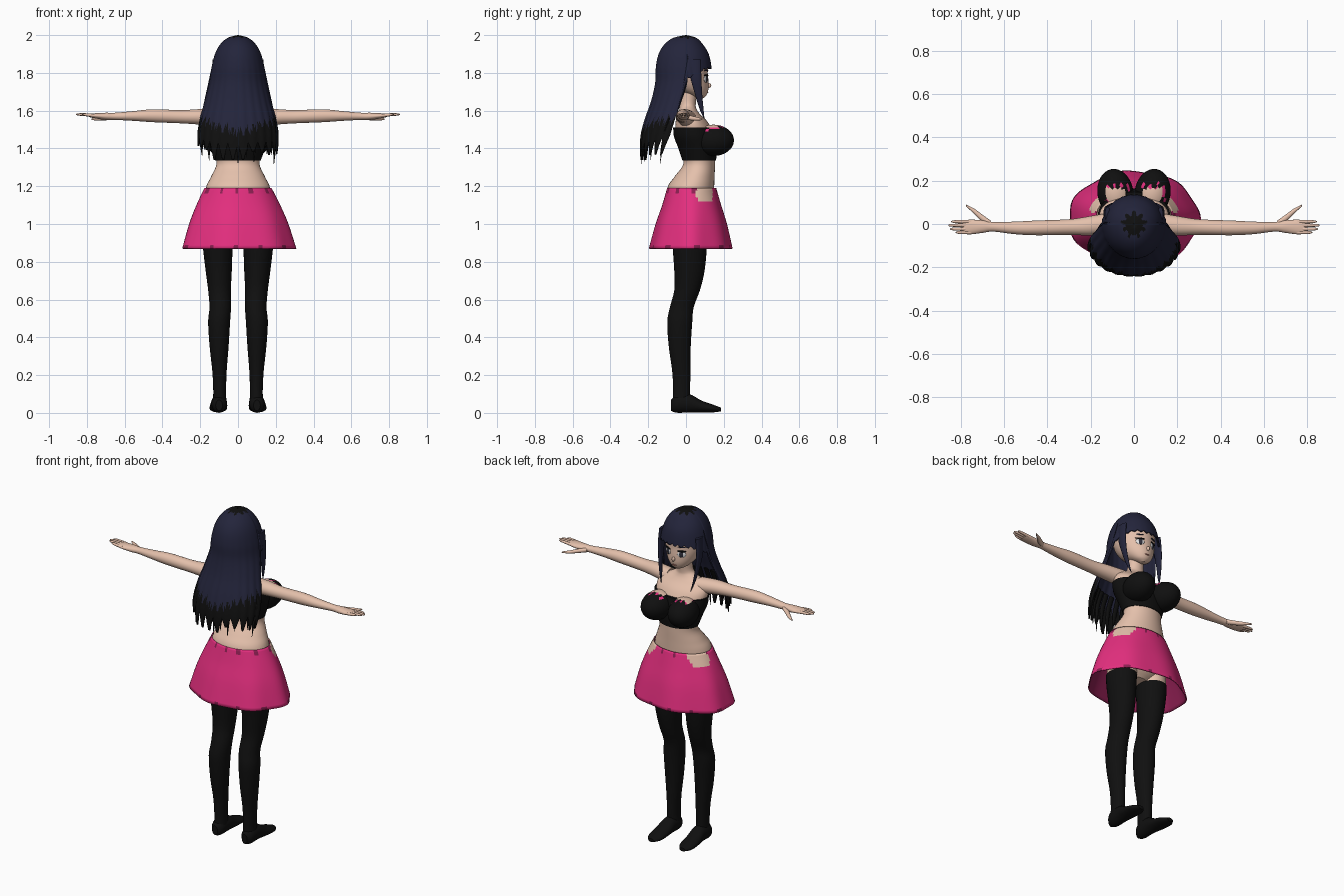
import bpy, bmesh, math, random
from mathutils import Vector

random.seed(4)
cube = bpy.data.objects.get("Cube")
if cube:
    bpy.data.objects.remove(cube, do_unlink=True)


def material(name, r, g, b):
    m = bpy.data.materials.new(name)
    m.use_nodes = True
    m.diffuse_color = (r, g, b, 1)
    node = m.node_tree.nodes["Principled BSDF"]
    node.inputs["Base Color"].default_value = (r, g, b, 1)
    node.inputs["Roughness"].default_value = 0.9
    return m


SKIN = material("skin", 0.78, 0.53, 0.41)
NAVY = material("navy hair", 0.017, 0.018, 0.044)
BLACK = material("black cloth", 0.005, 0.005, 0.005)
PINK = material("pink cloth", 0.77, 0.028, 0.21)
DARK_PINK = material("dark pink cloth", 0.27, 0.014, 0.085)
WHITE = material("eye white", 0.8, 0.8, 0.8)
IRIS = material("dark iris", 0.03, 0.03, 0.045)
LIP = material("lip", 0.5, 0.17, 0.14)


def finish(name, bm, mats, rule=None):
    """Turn a bmesh into a smooth object, colouring faces by a rule on their centre."""
    bmesh.ops.recalc_face_normals(bm, faces=bm.faces)
    for f in bm.faces:
        f.smooth = len(f.verts) < 5
        if rule:
            f.material_index = rule(f.calc_center_median())
    me = bpy.data.meshes.new(name)
    bm.to_mesh(me)
    bm.free()
    for m in mats:
        me.materials.append(m)
    ob = bpy.data.objects.new(name, me)
    bpy.context.collection.objects.link(ob)
    return ob


def spline(rows, k=5):
    """Pass a smooth curve through the rows."""
    out = []
    for i in range(len(rows) - 1):
        p0, p1, p2 = rows[max(i - 1, 0)], rows[i], rows[i + 1]
        p3 = rows[min(i + 2, len(rows) - 1)]
        for j in range(k):
            t = j / k
            out.append([b + 0.5 * t * (c - a + t * (2*a - 5*b + 4*c - d + t * (3*(b - c) + d - a)))
                        for a, b, c, d in zip(p0, p1, p2, p3)])
    return out + [list(rows[-1])]


def loft(name, rows, mats, axis="z", side=1, n=32, caps=True, wave=0, rule=None):
    """Skin elliptical rings (x, y, z, radius, radius) set across an axis."""
    bm = bmesh.new()
    rows = spline(rows)
    rings = []
    for i, (x, y, z, r1, r2) in enumerate(rows):
        ring = []
        for j in range(n):
            a = math.tau * j / n
            k = 1 + wave * i / len(rows) * math.cos(7 * a)
            c, s = abs(r1) * k * math.cos(a), abs(r2) * k * math.sin(a)
            offset = {"x": (0, c, s), "y": (c, 0, s), "z": (c, s, 0)}[axis]
            ring.append(bm.verts.new(Vector((x * side, y, z)) + Vector(offset)))
        rings.append(ring)
    for lo, hi in zip(rings, rings[1:]):
        for j in range(n):
            k = (j + 1) % n
            bm.faces.new((lo[j], lo[k], hi[k], hi[j]))
    if caps:
        bm.faces.new(rings[0])
        bm.faces.new(rings[-1])
    return finish(name, bm, mats, rule)


def ball(name, pos, size, mats, turn=0, rule=None, n=32):
    bm = bmesh.new()
    bmesh.ops.create_uvsphere(bm, u_segments=n, v_segments=n // 2, radius=1)
    c, s = math.cos(turn), math.sin(turn)
    for v in bm.verts:
        x, y, z = (a * b for a, b in zip(v.co, size))
        v.co = Vector((c * x - s * y, s * x + c * y, z)) + Vector(pos)
    return finish(name, bm, mats, rule)


def shell(ob, thick, shift=0):
    m = ob.modifiers.new("thickness", "SOLIDIFY")
    m.thickness = thick
    m.material_offset = shift


# Torso, neck and head
loft("torso", [(0, .01, .93, .07, .06), (0, .01, .98, .16, .11), (0, .02, 1.08, .183, .125),
               (0, .025, 1.19, .17, .124), (0, .045, 1.25, .143, .106), (0, .07, 1.32, .114, .084),
               (0, .06, 1.4, .135, .095), (0, .045, 1.48, .155, .1), (0, .03, 1.54, .16, .085),
               (0, .015, 1.58, .13, .06), (0, .01, 1.61, .075, .045), (0, .01, 1.64, .048, .042),
               (0, .02, 1.72, .046, .042)], [SKIN], n=40)
loft("head", [(0, .075, 1.665, .015, .015), (0, .065, 1.68, .045, .042), (0, .036, 1.71, .076, .082),
              (0, .015, 1.75, .098, .104), (0, 0, 1.8, .112, .115), (0, -.005, 1.87, .112, .118),
              (0, -.01, 1.95, .06, .065)], [SKIN], n=40)
ball("nose", (0, .116, 1.733), (.009, .018, .014), [SKIN], n=16)
ball("mouth", (0, .114, 1.697), (.016, .004, .003), [LIP], n=12)

# Chest wrap
loft("chest_band", [(0, .07, 1.335, .12, .089), (0, .062, 1.4, .143, .102),
                    (0, .047, 1.46, .163, .11), (0, .04, 1.51, .167, .108)], [BLACK], n=40)


def cup_colour(c):
    if c.z > 1.508 and c.y < .165:
        return 1
    return 2 if c.z > 1.485 and c.y < .19 and math.sin(c.x * 190) > .55 else 0


# Skirt with bare hip patches, pleat marks and a darker lining
def skirt_colour(c):
    if .055 < c.y < .14 and c.z > 1.12 + .3 * abs(c.y - .1):
        return 0
    mark = math.sin(11 * math.atan2(c.y - .03, c.x) + .6) > .72
    return 2 if mark and (c.z > 1.165 or c.z < .9) else 1


skirt = loft("skirt", [(0, .03, 1.19, .178, .13), (0, .03, 1.1, .222, .156), (0, .028, 1, .263, .188),
                       (0, .025, .87, .302, .22)], [SKIN, PINK, DARK_PINK], n=84, caps=False,
             wave=.025, rule=skirt_colour)
shell(skirt, .006, 1)

for side, label in ((1, "left_"), (-1, "right_")):
    # Legs
    loft(label + "thigh", [(.1, .02, 1.03, .08, .095), (.107, .02, .9, .076, .088)], [SKIN], side=side)
    loft(label + "stocking", [(.107, .02, .93, .08, .092), (.107, .02, .87, .078, .09),
                              (.102, .018, .75, .069, .08), (.098, .006, .65, .06, .068),
                              (.094, -.022, .56, .057, .063), (.1, -.033, .48, .058, .066),
                              (.1, -.033, .35, .05, .058), (.098, -.025, .22, .038, .048),
                              (.097, -.023, .12, .034, .045), (.097, -.025, .05, .036, .045)],
         [BLACK], side=side)
    loft(label + "foot", [(.1, -.08, .04, .018, .028), (.1, -.05, .047, .038, .046),
                          (.1, .02, .05, .042, .048), (.103, .08, .034, .046, .032),
                          (.105, .145, .023, .044, .02), (.105, .185, .018, .02, .01)],
         [BLACK], "y", side)
    # Arms and hands
    loft(label + "arm", [(.1, .005, 1.56, .05, .045), (.2, -.008, 1.567, .045, .041),
                         (.3, -.014, 1.568, .036, .035), (.45, -.018, 1.573, .034, .034),
                         (.55, -.018, 1.572, .029, .026), (.65, -.013, 1.57, .022, .019),
                         (.7, -.012, 1.57, .029, .019), (.76, -.014, 1.573, .034, .013),
                         (.79, -.015, 1.575, .028, .008)], [SKIN], "x", side)
    for name, y, tip in (("index", .011, .845), ("middle", -.006, .858),
                         ("ring", -.023, .85), ("little", -.039, .825)):
        loft(label + name + "_finger", [(.75, y, 1.573, .008, .009), (.8, y, 1.578, .008, .008),
                                        (tip - .012, y, 1.58, .006, .006), (tip, y, 1.58, .002, .002)],
             [SKIN], "x", side, n=12)
    loft(label + "thumb", [(.66, 0, 1.567, .014, .013), (.7, .026, 1.561, .017, .012),
                           (.74, .06, 1.556, .012, .009), (.775, .085, 1.555, .004, .004)],
         [SKIN], "x", side, n=16)
    # Bust
    ball(label + "cup", (.086 * side, .145, 1.443), (.083, .11, .083), [BLACK, SKIN, PINK],
         -.15 * side, cup_colour)
    # Eyes, lashes and brows as thin plates
    for name, x, y, z, w, h, mat in (("eye", .045, .106, 1.768, .025, .019, WHITE),
                                     ("iris", .044, .108, 1.768, .014, .019, IRIS),
                                     ("lash", .046, .107, 1.787, .028, .005, BLACK),
                                     ("brow", .046, .107, 1.812, .024, .003, NAVY)):
        ball(label + name, (x * side, y, z), (w, .0045, h), [mat], -.47 * side, n=16)
    # Long locks in front of the ears
    loft(label + "side_lock", [(.122, .045, 1.87, .012, .035), (.129, .052, 1.78, .012, .03),
                               (.124, .066, 1.69, .009, .02), (.112, .082, 1.61, .006, .011),
                               (.1, .097, 1.555, .001, .001)], [NAVY], side=side, n=14)

# Hair: one shell, with each column running from the crown to its own tip
# Profile rows are centre y, height, half width, back depth and front depth
PROFILE = spline([(0, 2, .002, .002, .002), (0, 1.985, .055, .068, .055), (0, 1.95, .095, .115, .09),
                  (0, 1.9, .122, .145, .12), (0, 1.83, .14, .16, .135), (0, 1.75, .152, .163, .137),
                  (-.03, 1.65, .176, .155, .137), (-.06, 1.55, .203, .16, .137),
                  (-.09, 1.45, .215, .152, .137), (-.13, 1.31, .2, .11, .137)], 8)


def hair_section(z):
    for a, b in zip(PROFILE, PROFILE[1:]):
        if b[1] <= z:
            t = (a[1] - z) / max(a[1] - b[1], 1e-6)
            return [p + (q - p) * t for p, q in zip(a, b)]
    return PROFILE[-1]


COLUMNS, ROWS, LOCK = 120, 56, 5
tips = [random.uniform(.05, .13) for _ in range(COLUMNS // LOCK + 1)]
bm = bmesh.new()
grid = []
for j in range(COLUMNS):
    a = math.tau * j / COLUMNS
    c, s = math.cos(a), math.sin(a)
    point = 1 - abs((j % LOCK) - LOCK / 2) / (LOCK / 2)
    if s > .03:
        end = 1.832 - .014 * point - .05 * abs(c) ** 6
    else:
        end = 1.47 - tips[j // LOCK] * point - .04 * abs(s)
    column = []
    for i in range(ROWS + 1):
        z = 2 - (2 - end) * (i / ROWS) ** 1.25
        yc, _, half, back, front = hair_section(z)
        k = 1 + .03 * (point - .5) * min(1, max(0, (1.9 - z) * 2.5))
        column.append(bm.verts.new((half * k * c, yc + (front if s > 0 else back) * k * s, z)))
    grid.append(column)
for j in range(COLUMNS):
    left, right = grid[j], grid[(j + 1) % COLUMNS]
    for i in range(ROWS):
        bm.faces.new((left[i], left[i + 1], right[i + 1], right[i]))


def hair_colour(c):
    angle = math.atan2(c.y, c.x)
    if c.z > 1.9:
        return 1 if math.hypot(c.x, c.y) < .05 + .012 * math.sin(9 * angle) else 0
    return 1 if c.z < 1.485 + .4 * abs(c.x) ** 1.1 + .02 * math.sin(40 * angle) else 0


shell(finish("hair", bm, [NAVY, BLACK], hair_colour), .007)

# Inner layer of thin dark tips below the hair
for i in range(13):
    a = math.pi * (i + 1) / 14
    x, y = math.cos(a), math.sin(a)
    low = random.uniform(1.31, 1.4)
    loft("hair_tip_%d" % (i + 1), [(.19 * x, -.06 - .13 * y, 1.56, .016, .006),
                                   (.2 * x, -.085 - .14 * y, 1.47, .014, .006),
                                   (.195 * x, -.11 - .125 * y, low, .001, .001)], [BLACK], n=8)
